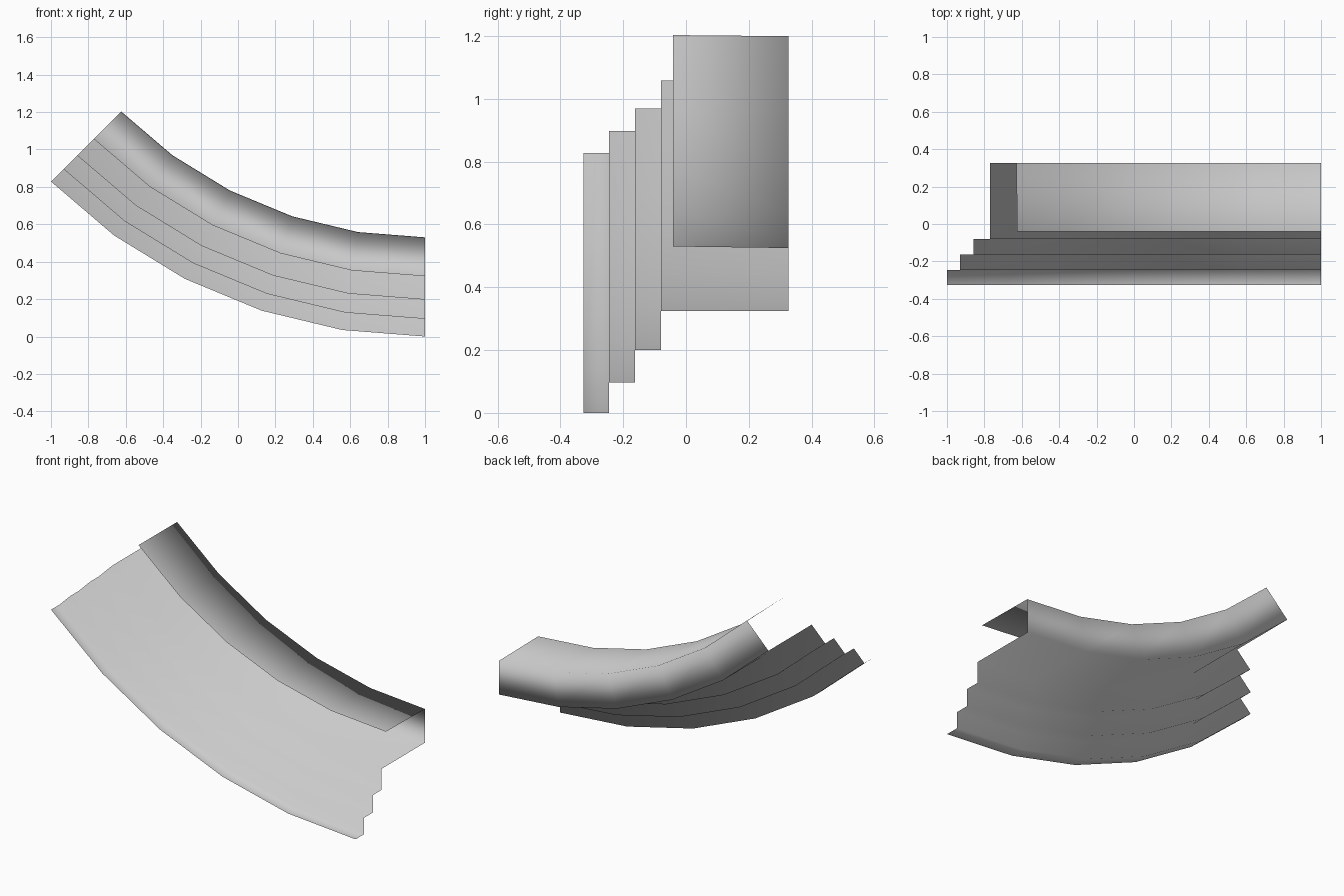
import bpy
import bmesh
from math import radians
from mathutils import Vector

cube = bpy.data.objects.get("Cube")
if cube:
    bpy.data.objects.remove(cube, do_unlink=True)

# Plain grey finish
grey = bpy.data.materials.new("light_grey")
grey.use_nodes = True
colour = (0.6, 0.6, 0.6, 1)
grey.diffuse_color = colour
grey.node_tree.nodes["Principled BSDF"].inputs["Base Color"].default_value = colour

# Open stepped section (y, z): three small steps, wide ledge, back wall, top flange
SECTION = [
    (-0.326, 0.0), (-0.245, 0.0),
    (-0.245, 0.097), (-0.162, 0.097),
    (-0.162, 0.2), (-0.08, 0.2),
    (-0.08, 0.325), (0.326, 0.325),
    (0.326, 0.525), (-0.041, 0.53),
]
RADIUS = 2.828
SWEEP = radians(45)
SEGMENTS = 5

# Sweep the section through an eighth of a circle
bm = bmesh.new()
verts = [bm.verts.new((1, y, z)) for y, z in SECTION]
edges = [bm.edges.new(pair) for pair in zip(verts, verts[1:])]
bmesh.ops.spin(bm, geom=verts + edges, cent=Vector((1, 0, RADIUS)),
               axis=Vector((0, 1, 0)), angle=SWEEP, steps=SEGMENTS)
bmesh.ops.remove_doubles(bm, verts=bm.verts, dist=0.0001)

# Make the treads face upwards and shade the whole sheet smoothly
bmesh.ops.recalc_face_normals(bm, faces=bm.faces)
bm.faces.ensure_lookup_table()
first_tread = min(bm.faces, key=lambda f: f.calc_center_median().y)
if first_tread.normal.z < 0:
    bmesh.ops.reverse_faces(bm, faces=bm.faces)
for face in bm.faces:
    face.smooth = True

mesh = bpy.data.meshes.new("curved_stepped_moulding")
bm.to_mesh(mesh)
bm.free()
mesh.materials.append(grey)
moulding = bpy.data.objects.new("curved_stepped_moulding", mesh)
bpy.context.collection.objects.link(moulding)
